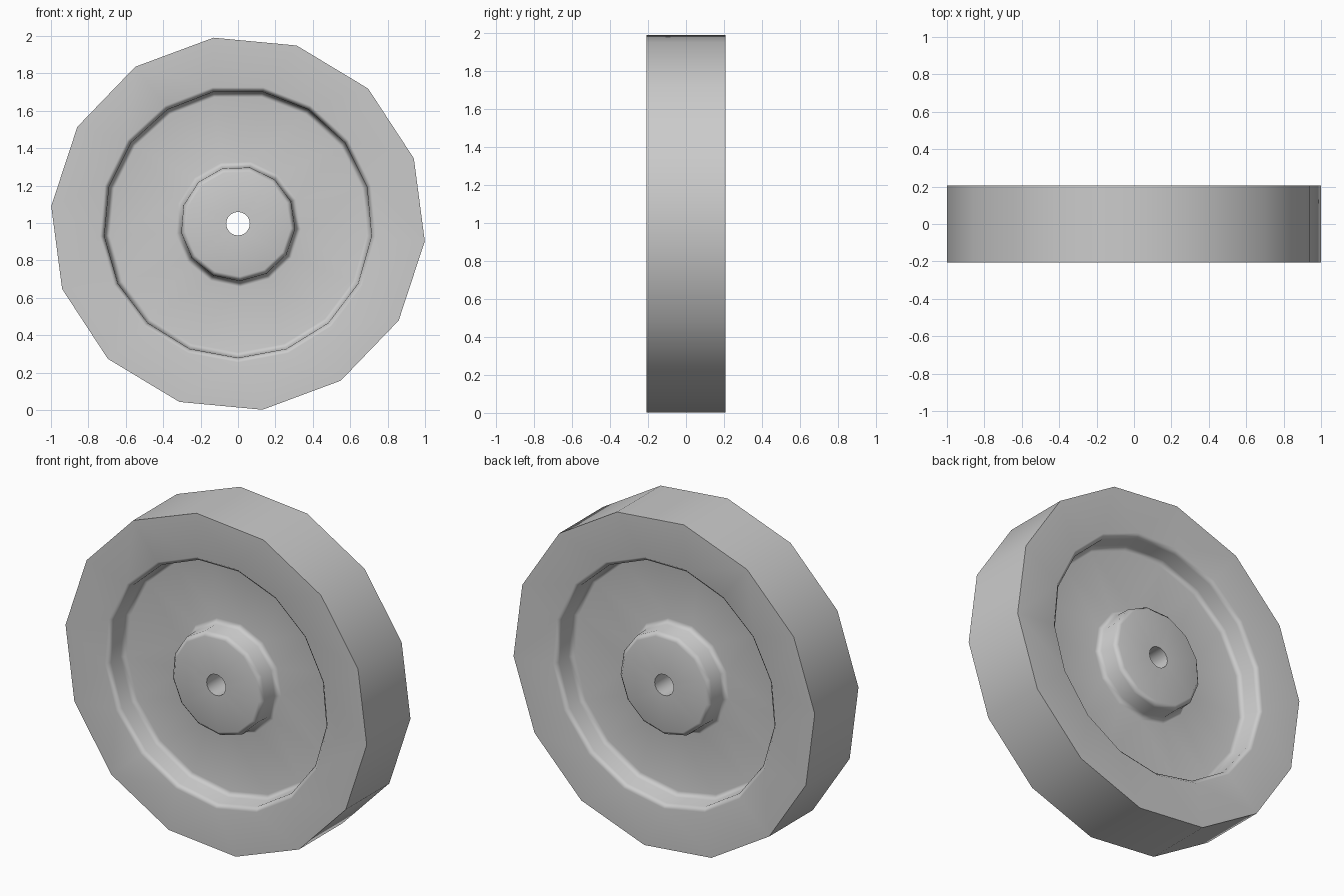
import bpy, bmesh
from math import sin, cos, radians, tau

cube = bpy.data.objects.get("Cube")
if cube:
    bpy.data.objects.remove(cube, do_unlink=True)

CENTRE_Z = 0.996
FACE, FLOOR = 0.207, 0.07  # half width at the rim and at the recessed web

# Side counts and starting angles of the tread, recess, hub and bore
TREAD = (14, -82.5)
RECESS = (17, -90)
HUB = (13, -88)
BORE = (20, -90)

# Front cross-section from the tread inwards: outline, radius, half width
section = [
    (TREAD, 1.003, FACE),
    (RECESS, 0.742, FACE),
    (RECESS, 0.717, FACE - 0.025),
    (RECESS, 0.715, FLOOR + 0.025),
    (RECESS, 0.688, FLOOR),
    (HUB, 0.338, FLOOR),
    (HUB, 0.31, FLOOR + 0.025),
    (HUB, 0.307, FACE - 0.025),
    (HUB, 0.282, FACE),
    (BORE, 0.063, FACE),
]


def add_ring(bm, outline, radius, y):
    sides, start = outline
    verts = []
    for i in range(sides):
        a = radians(start) + tau * i / sides
        verts.append(bm.verts.new((radius * cos(a), y, CENTRE_Z + radius * sin(a))))
    edges = [bm.edges.new((verts[i - 1], verts[i])) for i in range(sides)]
    return verts, edges


def join_rings(bm, a, b):
    """Quads between matching rings, a flat fill between differing ones."""
    if len(a[0]) == len(b[0]):
        for i in range(len(a[0])):
            bm.faces.new((a[0][i - 1], a[0][i], b[0][i], b[0][i - 1]))
    else:
        bmesh.ops.triangle_fill(bm, use_beauty=True, edges=a[1] + b[1], normal=(0, 1, 0))


# Wheel: both sides share the section, closed by the tread and the bore
bm = bmesh.new()
front = [add_ring(bm, o, r, -y) for o, r, y in section]
back = [add_ring(bm, o, r, y) for o, r, y in section]
loop = front + back[::-1]
for i in range(len(loop)):
    join_rings(bm, loop[i - 1], loop[i])
bmesh.ops.recalc_face_normals(bm, faces=bm.faces)

mesh = bpy.data.meshes.new("wheel")
bm.to_mesh(mesh)
bm.free()
wheel = bpy.data.objects.new("wheel", mesh)
bpy.context.collection.objects.link(wheel)

# Plain grey
grey = bpy.data.materials.new("light_grey")
grey.use_nodes = True
colour = (0.6, 0.6, 0.6, 1)
grey.diffuse_color = colour
grey.node_tree.nodes["Principled BSDF"].inputs["Base Color"].default_value = colour
mesh.materials.append(grey)

# Smooth walls and fillets, sharp rim and bore, flat faces kept flat
bpy.ops.object.select_all(action="DESELECT")
wheel.select_set(True)
bpy.context.view_layer.objects.active = wheel
bpy.ops.object.shade_smooth_by_angle(angle=radians(60))
weighted = wheel.modifiers.new("flat_faces", "WEIGHTED_NORMAL")
weighted.keep_sharp = True
